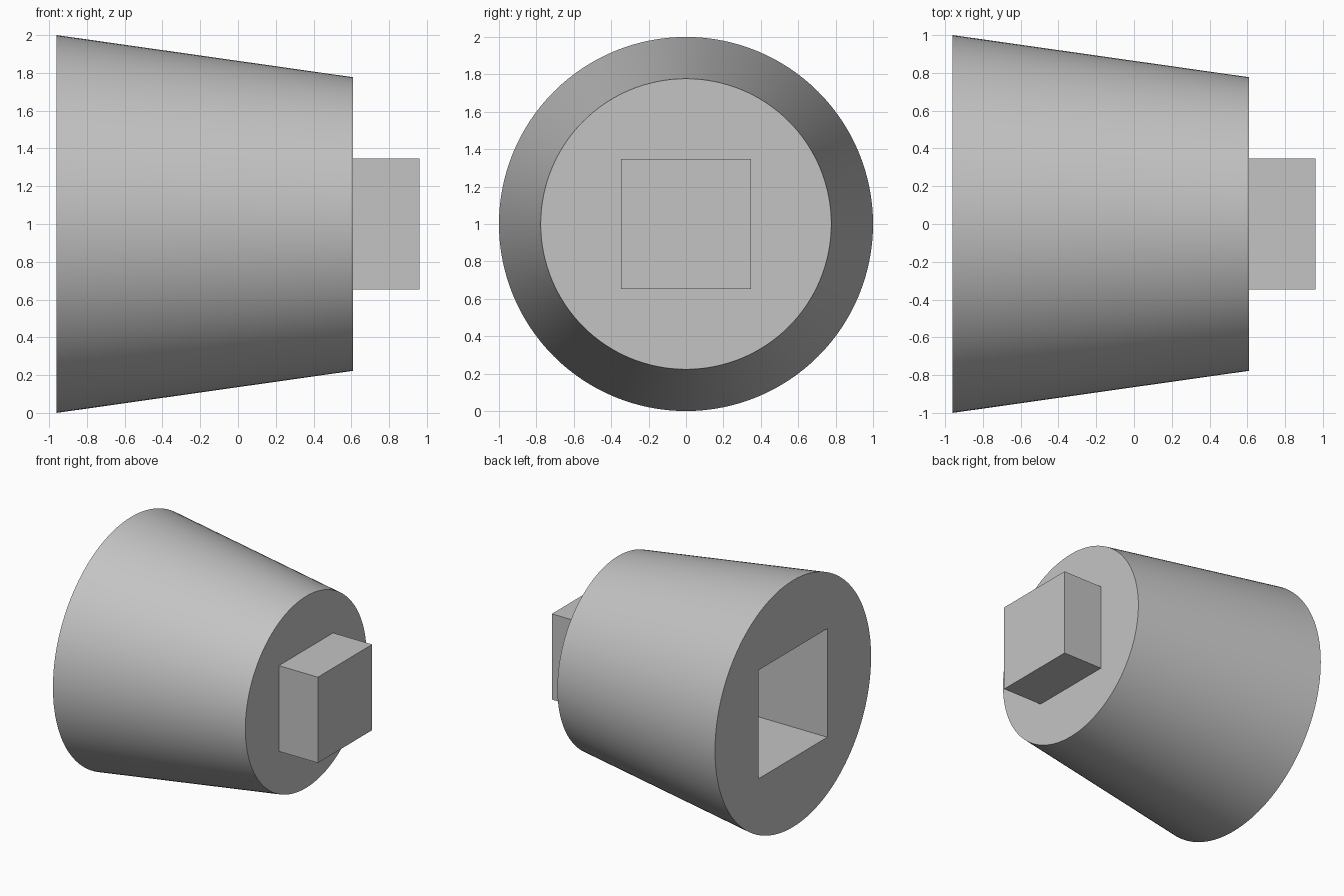
import bpy
import math

default_cube = bpy.data.objects.get("Cube")
if default_cube:
    bpy.data.objects.remove(default_cube, do_unlink=True)

BACK, SHOULDER, TIP = -0.96, 0.61, 0.96   # stations along the axis
AXIS_Z = 1.0
SOCKET_WIDTH, SOCKET_DEPTH = 0.88, 0.85
DRIVE_WIDTH = 0.695

steel = bpy.data.materials.new("plain grey steel")
steel.use_nodes = True
steel.diffuse_color = (0.55, 0.55, 0.55, 1)
steel.node_tree.nodes["Principled BSDF"].inputs["Base Color"].default_value = steel.diffuse_color


def square_bar(name, x0, x1, width):
    """Square bar running along x, centred on the axis."""
    bpy.ops.mesh.primitive_cube_add(size=1, location=((x0 + x1) / 2, 0, AXIS_Z))
    bar = bpy.context.object
    bar.name = name
    bar.scale = (x1 - x0, width, width)
    bpy.ops.object.transform_apply(location=False, rotation=False, scale=True)
    bar.data.materials.append(steel)
    return bar


# Square socket cutter, open at the wide end
cutter = square_bar("socket_cutter", BACK - 0.1, BACK + SOCKET_DEPTH, SOCKET_WIDTH)
cutter.hide_render = True

# Tapered round body
bpy.ops.mesh.primitive_cone_add(
    vertices=128, radius1=1.0, radius2=0.777, depth=SHOULDER - BACK,
    location=((BACK + SHOULDER) / 2, 0, AXIS_Z), rotation=(0, math.pi / 2, 0))
body = bpy.context.object
body.name = "tapered_body"
bpy.ops.object.transform_apply(location=False, rotation=True, scale=False)
body.data.materials.append(steel)

# Cut the socket, then smooth only the round side
cut = body.modifiers.new("socket", 'BOOLEAN')
cut.operation = 'DIFFERENCE'
cut.solver = 'EXACT'
cut.object = cutter
bpy.ops.object.modifier_apply(modifier=cut.name)
bpy.ops.object.shade_smooth_by_angle(angle=math.radians(30))
bpy.data.objects.remove(cutter, do_unlink=True)

# Square drive on the narrow end
square_bar("square_drive", SHOULDER, TIP, DRIVE_WIDTH)
